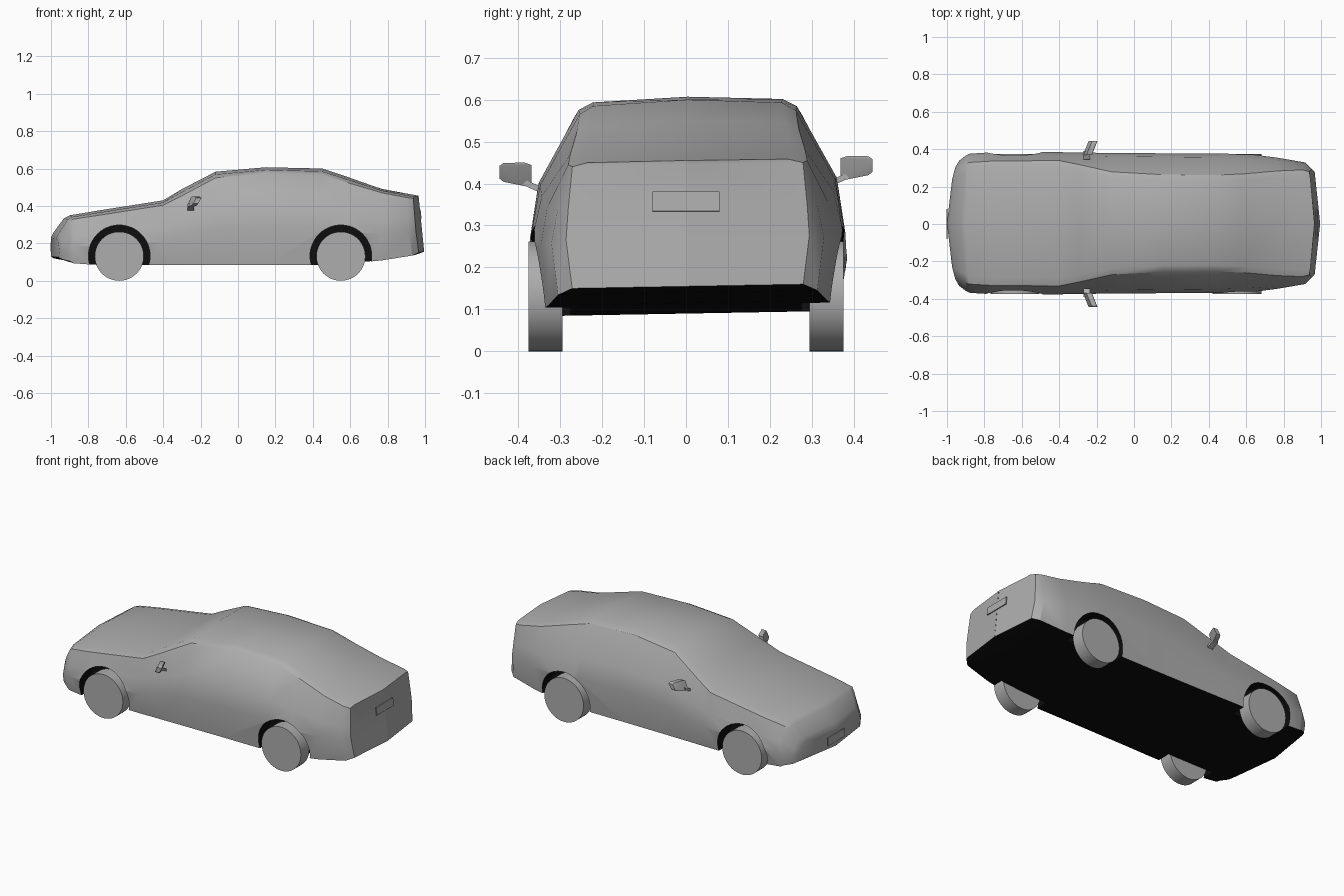
import bpy, bmesh, math
from mathutils import Matrix

cube = bpy.data.objects.get("Cube")
if cube:
    bpy.data.objects.remove(cube, do_unlink=True)


def material(name, value):
    mat = bpy.data.materials.new(name)
    color = (value, value, value, 1)
    mat.use_nodes = True
    mat.diffuse_color = color
    mat.node_tree.nodes["Principled BSDF"].inputs["Base Color"].default_value = color
    return mat


GRAY = material("light gray", 0.42)
BLACK = material("black", 0.004)
LEAN = 0.018


def finish(name, bm, smooth=None):
    bmesh.ops.recalc_face_normals(bm, faces=bm.faces)
    mesh = bpy.data.meshes.new(name)
    bm.to_mesh(mesh)
    bm.free()
    obj = bpy.data.objects.new(name, mesh)
    bpy.context.collection.objects.link(obj)
    for mat in (GRAY, BLACK):
        mesh.materials.append(mat)
    if smooth:
        shade(obj, smooth)
    return obj


def select(obj):
    bpy.ops.object.select_all(action="DESELECT")
    obj.select_set(True)
    bpy.context.view_layer.objects.active = obj


def shade(obj, degrees):
    select(obj)
    bpy.ops.object.shade_smooth_by_angle(angle=math.radians(degrees))


def disc(name, x, y, z, radius, width, index=0, smooth=None):
    bm = bmesh.new()
    bmesh.ops.create_cone(bm, cap_ends=True, segments=48, radius1=radius,
                          radius2=radius, depth=width,
                          matrix=Matrix.Translation((x, y, z))
                          @ Matrix.Rotation(math.pi / 2, 4, "X"))
    for face in bm.faces:
        face.material_index = index
    return finish(name, bm, smooth)


# Body stations: x, top, edge width, edge height, shoulder width, widest, bottom
STATIONS = [
    (-1.0, .23, .27, .22, .29, .30, .13),
    (-.985, .26, .28, .25, .31, .335, .12),
    (-.93, .335, .31, .32, .345, .365, .11),
    (-.9, .35, .325, .335, .355, .372, .1),
    (-.75, .375, .333, .355, .368, .38, .09),
    (-.4, .43, .335, .41, .363, .38, .09),
    (-.3, .49, .315, .46, .36, .378, .09),
    (-.12, .583, .275, .555, .358, .376, .09),
    (.15, .607, .26, .58, .355, .374, .09),
    (.45, .6, .258, .57, .352, .374, .09),
    (.6, .55, .265, .525, .348, .372, .1),
    (.77, .49, .28, .475, .335, .35, .115),
    (.92, .463, .285, .45, .31, .325, .14),
    (.965, .455, .275, .445, .285, .29, .155),
]


def section(station):
    """Half outline from the floor centre up to the roof centre."""
    x, top, ew, ez, sw, wide, low = station
    rise = ez - low
    points = [(0, low), (wide * .95, low), (wide, low + rise * .4),
              (sw, low + rise * .65), (ew, ez),
              (ew * .87, (ez + top) / 2 + .004), (0, top)]
    bow = math.copysign(max(0, abs(x) - .85) * .3, x)
    tilt = .1 if x > .9 else 0
    return [(x - bow * (y / .3) ** 2 + tilt * (top - z), y, z)
            for y, z in points]


bm = bmesh.new()
for side in (-1, 1):
    def vert(p):
        return bm.verts.new((p[0], side * p[1] + .004, p[2] + LEAN * side * p[1]))

    rings = [[vert(p) for p in section(s)] for s in STATIONS]
    for a, b in zip(rings, rings[1:]):
        for i in range(len(a) - 1):
            bm.faces.new((a[i], a[i + 1], b[i + 1], b[i]))
    # Close the nose and tail with strips to the centre line
    for ring, station in ((rings[0], STATIONS[0]), (rings[-1], STATIONS[-1])):
        tilt = .1 if station[0] > .9 else 0
        column = [vert((station[0] + tilt * (station[1] - v.co.z), 0,
                        v.co.z - LEAN * (v.co.y - .004))) for v in ring]
        for i in range(len(ring) - 1):
            bm.faces.new((ring[i], ring[i + 1], column[i + 1], column[i]))
bmesh.ops.remove_doubles(bm, verts=bm.verts, dist=.0005)
bmesh.ops.dissolve_degenerate(bm, edges=bm.edges, dist=.0001)
bmesh.ops.recalc_face_normals(bm, faces=bm.faces)
for face in bm.faces:
    if face.normal.z < -.8:
        face.material_index = 1
body = finish("car_body", bm)

# Wheel arches and wheels
for place, x in (("front", -.635), ("rear", .55)):
    for name, side in (("left", -1), ("right", 1)):
        cutter = disc("arch_cutter", x, side * .39, .133, .165, .23, 1)
        cutter.hide_render = True
        select(body)
        mod = body.modifiers.new("arch", "BOOLEAN")
        mod.operation = "DIFFERENCE"
        mod.solver = "EXACT"
        mod.object = cutter
        bpy.ops.object.modifier_apply(modifier=mod.name)
        bpy.data.objects.remove(cutter, do_unlink=True)
        disc(f"{place}_{name}_wheel", x, side * .335, .131, .131, .08, 0, 40)
shade(body, 32)


def hull(name, points, smooth=None):
    bm = bmesh.new()
    for p in points:
        bm.verts.new(p)
    bmesh.ops.convex_hull(bm, input=bm.verts)
    return finish(name, bm, smooth)


# Door mirrors: a slim swept housing on a short stalk
for name, side in (("left", -1), ("right", 1)):
    lift = side * .008
    housing, stalk = [], []
    for y, low, high, x in ((.368, .408, .452, -.245), (.385, .402, .458, -.24),
                            (.435, .412, .457, -.22), (.445, .42, .45, -.215)):
        for dx in (-.014, .014):
            housing += [(x + dx - .012, side * y, low + lift),
                        (x + dx + .006, side * y, high + lift)]
    for y, z in ((.345, .385), (.345, .4), (.39, .405), (.39, .42)):
        stalk += [(x0, side * y, z + lift) for x0 in (-.27, -.235)]
    hull(f"{name}_mirror", housing, 30)
    hull(f"{name}_mirror_stalk", stalk)

# Licence plate panels, flush with the tail and nose
for name, x, z, lean in (("rear_plate", .976, .357, -.1),
                         ("front_plate", -1.0, .18, 0)):
    bm = bmesh.new()
    bmesh.ops.create_cube(bm, size=1, matrix=Matrix.Translation((x, 0, z))
                          @ Matrix.Rotation(lean, 4, "Y")
                          @ Matrix.Diagonal((.006, .16, .047, 1)))
    finish(name, bm)
